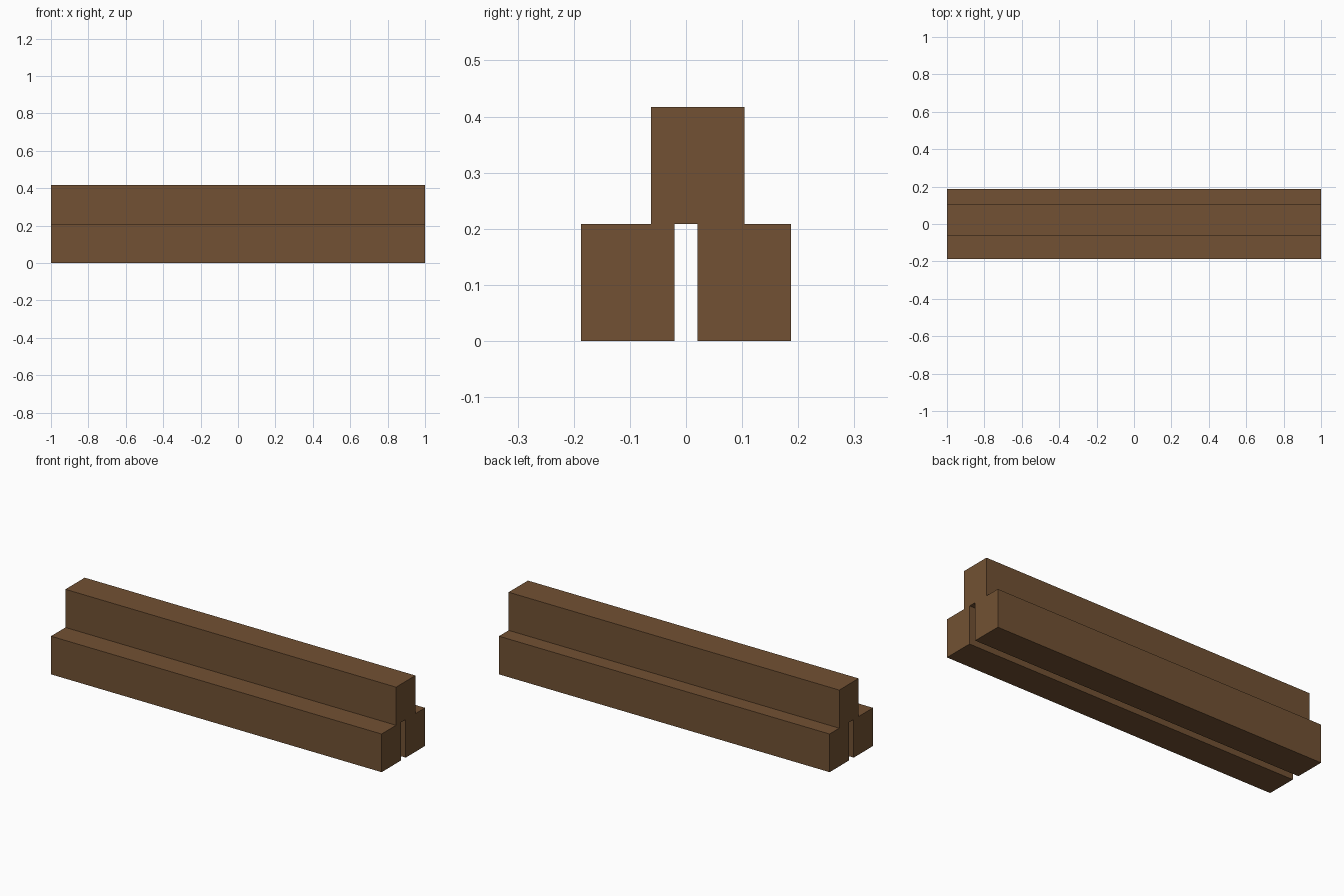
import bpy

cube = bpy.data.objects.get("Cube")
if cube:
    bpy.data.objects.remove(cube, do_unlink=True)

LENGTH, WIDTH, HEIGHT = 2.0, 0.1667, 0.2085

wood = bpy.data.materials.new("brown_wood")
wood.use_nodes = True
colour = (0.168, 0.083, 0.033, 1)
wood.diffuse_color = colour
wood.node_tree.nodes["Principled BSDF"].inputs["Base Color"].default_value = colour


def beam(name, y, bottom):
    """A squared timber lying along x."""
    bpy.ops.mesh.primitive_cube_add(size=1, location=(0, y, bottom + HEIGHT / 2))
    obj = bpy.context.object
    obj.name = name
    obj.scale = (LENGTH, WIDTH, HEIGHT)
    bpy.ops.object.transform_apply(location=False, rotation=False, scale=True)
    obj.data.materials.append(wood)
    return obj


# Two lower beams with a narrow gap, and one resting across the gap
beam("front_lower_beam", -0.1042, 0)
beam("back_lower_beam", 0.1042, 0)
beam("upper_beam", 0.0208, HEIGHT)
